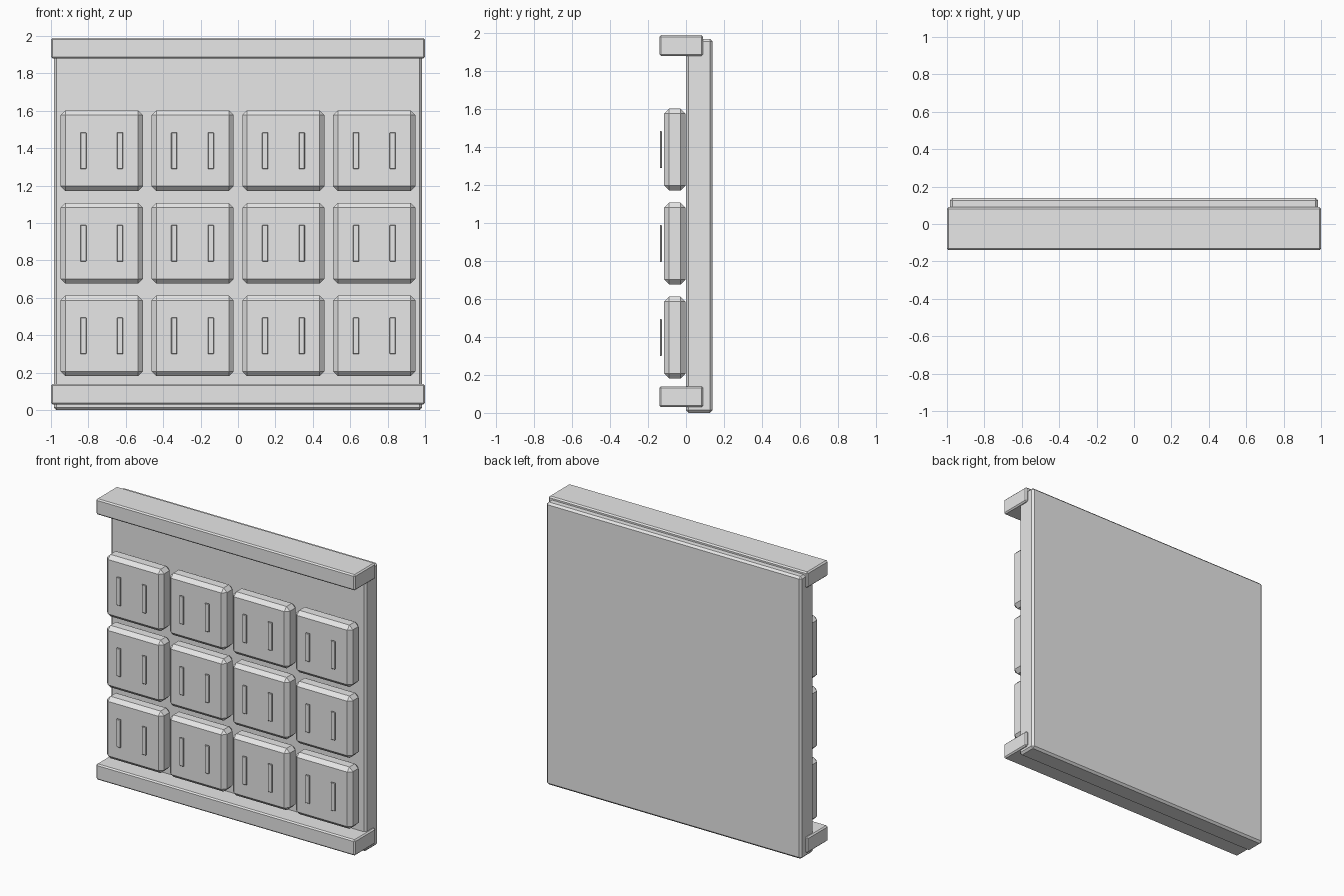
import bpy
import bmesh
from mathutils import Vector

if "Cube" in bpy.data.objects:
    bpy.data.objects.remove(bpy.data.objects["Cube"], do_unlink=True)

GREY = (0.8, 0.8, 0.8, 1.0)
grey = bpy.data.materials.new("plain_grey")
grey.use_nodes = True
grey.diffuse_color = GREY
grey.node_tree.nodes["Principled BSDF"].inputs["Base Color"].default_value = GREY


def chamfered_box(name, low, high, chamfer):
    """Box between two corners with every edge cut flat."""
    low, high = Vector(low), Vector(high)
    centre, size = (low + high) / 2, high - low
    bm = bmesh.new()
    bmesh.ops.create_cube(bm, size=1)
    bmesh.ops.scale(bm, vec=size, verts=bm.verts)
    bmesh.ops.bevel(bm, geom=list(bm.edges), offset=chamfer, segments=1,
                    affect='EDGES', profile=0.5)
    mesh = bpy.data.meshes.new(name)
    bm.to_mesh(mesh)
    bm.free()
    mesh.materials.append(grey)
    obj = bpy.data.objects.new(name, mesh)
    obj.location = centre
    bpy.context.collection.objects.link(obj)
    return obj


# Back panel
chamfered_box("back_panel", (-0.985, 0, 0), (0.985, 0.14, 1.97), 0.014)

# Rails across the top and bottom
for name, z in (("bottom_rail", 0.03), ("top_rail", 1.88)):
    chamfered_box(name, (-1, -0.14, z), (1, 0.09, z + 0.11), 0.009)

# Grid of raised pads, each with two thin upright bars in front
PAD = 0.22
for row in range(3):
    z = 0.397 + row * 0.495
    for col in range(4):
        x = (col - 1.5) * 0.486
        tag = f"{row + 1}_{col + 1}"
        chamfered_box(f"pad_{tag}", (x - PAD, -0.115, z - PAD + 0.004),
                      (x + PAD, -0.003, z + PAD - 0.004), 0.026)
        for side, offset in (("right", -0.098), ("left", 0.098)):
            bx = x + offset
            chamfered_box(f"{side}_bar_{tag}", (bx - 0.016, -0.138, z - 0.098),
                          (bx + 0.016, -0.127, z + 0.098), 0.003)
